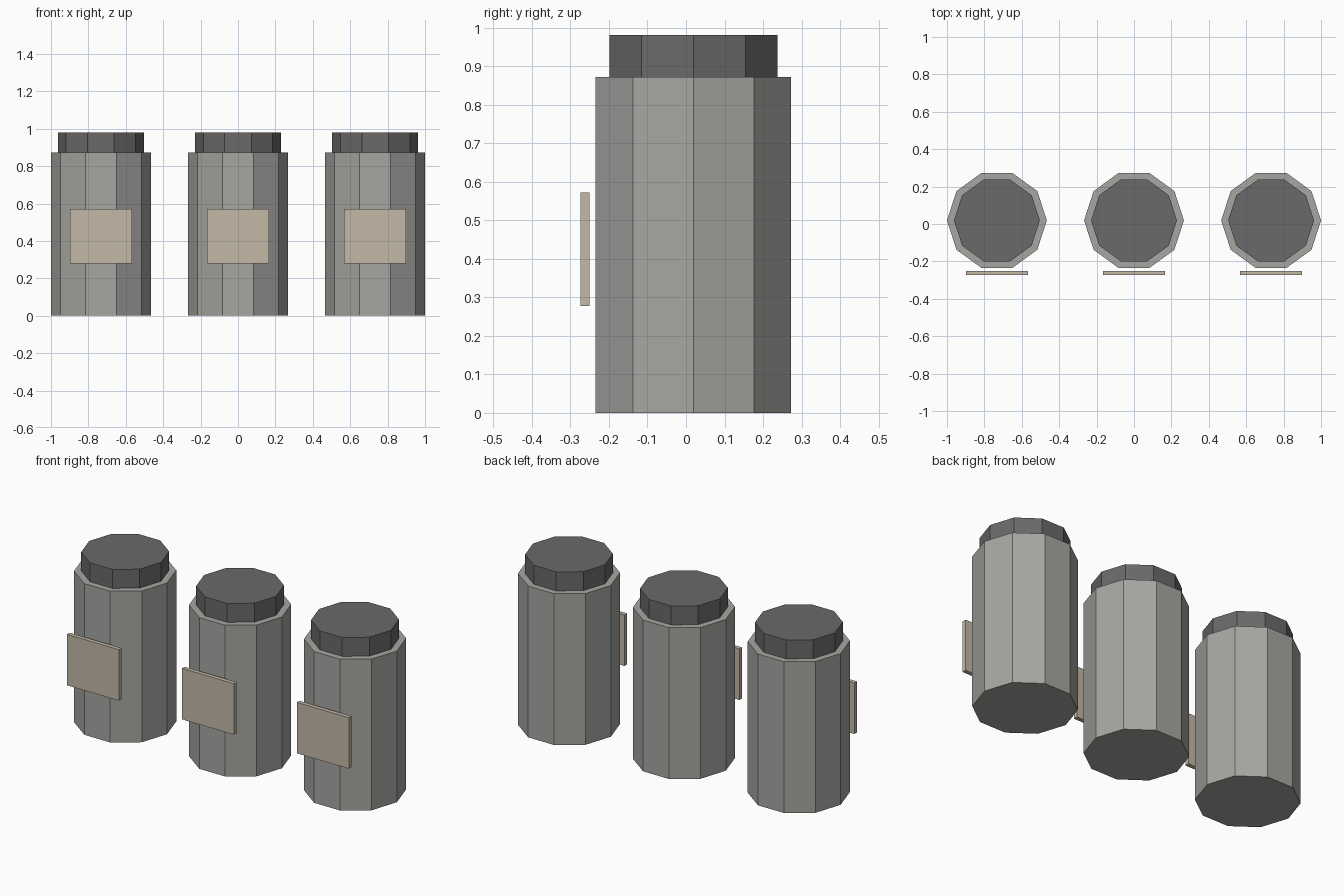
import bpy
import math

if "Cube" in bpy.data.objects:
    bpy.data.objects.remove(bpy.data.objects["Cube"])

SIDES = 10
JAR_Y = 0.019


def material(name, rgb):
    m = bpy.data.materials.new(name)
    m.diffuse_color = (*rgb, 1)
    m.use_nodes = True
    m.node_tree.nodes["Principled BSDF"].inputs["Base Color"].default_value = m.diffuse_color
    return m


def finish(name, mat):
    obj = bpy.context.object
    obj.name = name
    obj.data.materials.append(mat)
    return obj


def prism(name, x, radius, z0, z1, mat):
    # ten-sided upright prism with a corner on the x axis
    bpy.ops.mesh.primitive_cylinder_add(
        vertices=SIDES, radius=radius, depth=z1 - z0,
        location=(x, JAR_Y, (z0 + z1) / 2), rotation=(0, 0, math.pi / 2))
    return finish(name, mat)


def box(name, center, size, mat):
    bpy.ops.mesh.primitive_cube_add(size=1, location=center)
    bpy.context.object.scale = size
    return finish(name, mat)


jar_mat = material("jar_grey", (0.38, 0.38, 0.36))
lid_mat = material("lid_dark", (0.15, 0.14, 0.145))
label_mat = material("label_tan", (0.55, 0.48, 0.39))

# Row of three identical jars
for side, x in (("left", -0.733), ("middle", 0.0), ("right", 0.733)):
    prism(f"{side}_jar_body", x, 0.267, 0.0, 0.872, jar_mat)
    prism(f"{side}_jar_lid", x, 0.2295, 0.872, 0.981, lid_mat)
    # label plate standing just off the front face
    box(f"{side}_jar_label", (x, -0.262, 0.425), (0.331, 0.024, 0.294), label_mat)
